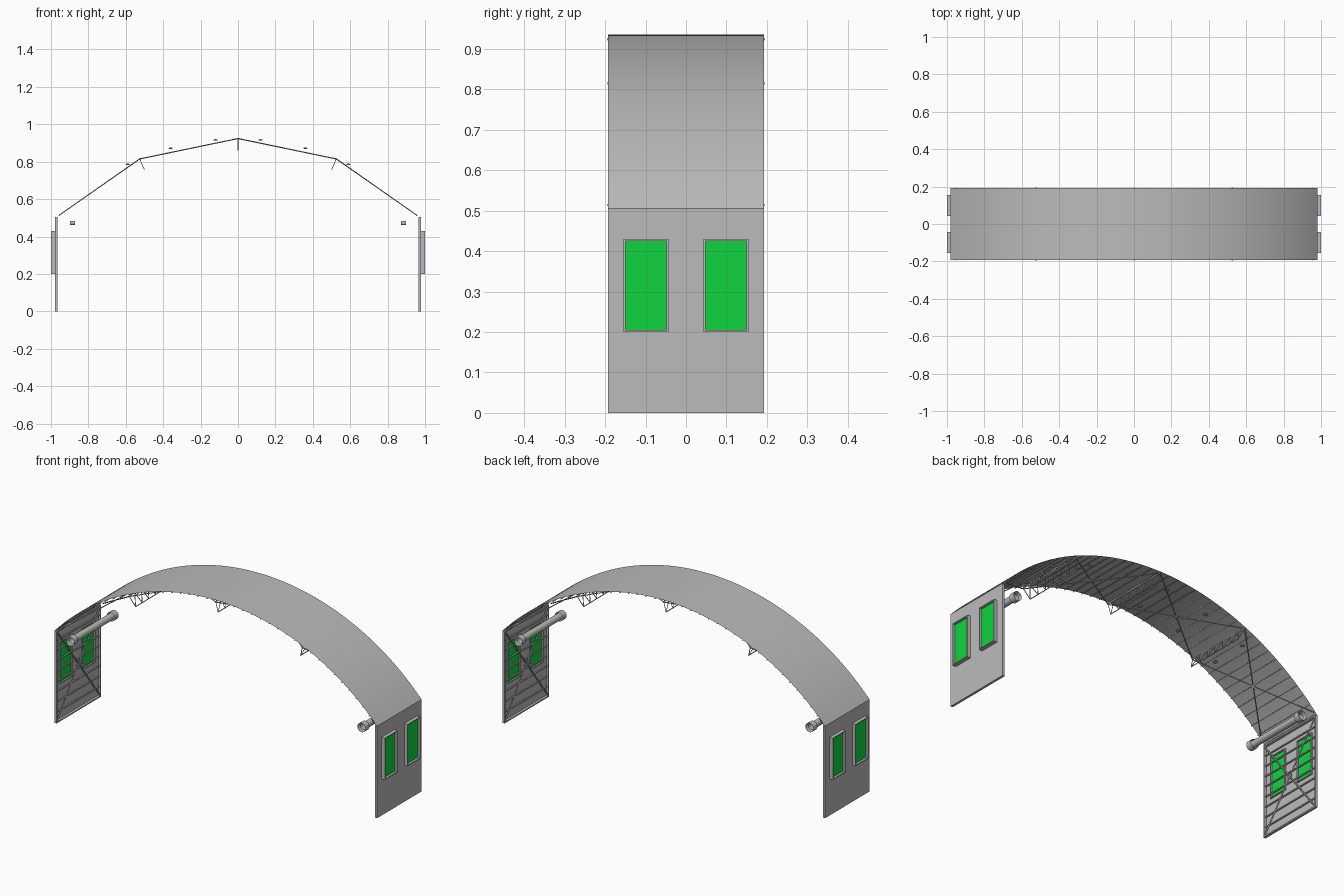
import bpy, bmesh, math
from mathutils import Vector, Matrix

cube = bpy.data.objects.get("Cube")
if cube:
    bpy.data.objects.remove(cube, do_unlink=True)


def material(name, rgb):
    m = bpy.data.materials.new(name)
    m.use_nodes = True
    m.diffuse_color = (*rgb, 1)
    m.node_tree.nodes["Principled BSDF"].inputs["Base Color"].default_value = (*rgb, 1)
    return m


GREY = material("light grey metal", (0.5, 0.5, 0.5))
GREEN = material("green glass", (0.005, 0.66, 0.05))

HALF, DEPTH, EAVE, APEX = 0.98, 0.193, 0.505, 0.935
RISE = APEX - EAVE
RADIUS = (HALF ** 2 + RISE ** 2) / (2 * RISE)
SWEEP = math.asin(HALF / RADIUS)


def arc(a, inset=0.0):
    """Point on the roof arc at angle a from the crown."""
    r = RADIUS - inset
    return r * math.sin(a), APEX - RADIUS + r * math.cos(a)


def angle_at(x):
    return math.asin(x / RADIUS)


def finish(name, bm, mat=GREY, smooth=False):
    me = bpy.data.meshes.new(name)
    bm.to_mesh(me)
    bm.free()
    me.materials.append(mat)
    ob = bpy.data.objects.new(name, me)
    bpy.context.collection.objects.link(ob)
    if smooth:
        bpy.ops.object.select_all(action="DESELECT")
        ob.select_set(True)
        bpy.context.view_layer.objects.active = ob
        bpy.ops.object.shade_smooth_by_angle()
    return ob


def box(bm, lo, hi):
    lo, hi = Vector(lo), Vector(hi)
    size = hi - lo
    m = Matrix.Translation((lo + hi) / 2) @ Matrix.Diagonal([abs(c) for c in size]).to_4x4()
    bmesh.ops.create_cube(bm, size=1, matrix=m)


def rod(bm, a, b, r=0.003, sides=4, caps=True):
    a, b = Vector(a), Vector(b)
    d = b - a
    m = Matrix.Translation((a + b) / 2) @ d.to_track_quat("Z", "Y").to_matrix().to_4x4()
    bmesh.ops.create_cone(bm, cap_ends=caps, segments=sides, radius1=r, radius2=r,
                          depth=d.length, matrix=m)


# Curved roof sheet
bm = bmesh.new()
STEPS = 64
rows = []
for i in range(STEPS + 1):
    x, z = arc(SWEEP * (2 * i / STEPS - 1))
    rows.append([bm.verts.new((x, y, z)) for y in (-DEPTH, DEPTH)])
for p, q in zip(rows, rows[1:]):
    bm.faces.new((p[0], q[0], q[1], p[1]))
finish("roof_sheet", bm, smooth=True)

# Purlins running under the sheet
bm = bmesh.new()
COUNT = 40
for i in range(COUNT + 1):
    x, z = arc(SWEEP * 0.99 * (2 * i / COUNT - 1), 0.004)
    rod(bm, (x, -DEPTH, z), (x, DEPTH, z), 0.003, caps=False)
finish("roof_purlins", bm)

# Lattice trusses set square to the roof
for label, tx in (("right", -0.53), ("middle", 0), ("left", 0.53)):
    a = angle_at(tx)
    (ux, uz), (lx, lz) = arc(a, 0.009), arc(a, 0.073)
    bm = bmesh.new()
    end = DEPTH - 0.02
    rod(bm, (ux, -DEPTH, uz), (ux, DEPTH, uz))
    rod(bm, (lx, -end, lz), (lx, end, lz))
    bays = 6
    for i in range(bays):
        y0 = -end + 2 * end * i / bays
        y1 = y0 + end / bays
        y2 = y1 + end / bays
        rod(bm, (lx, y0, lz), (ux, y1, uz), 0.002)
        rod(bm, (ux, y1, uz), (lx, y2, lz), 0.002)
    for s in (-1, 1):
        rod(bm, (ux, s * DEPTH, uz), (lx, s * end, lz), 0.002)
    finish(label + "_truss", bm)

# Crossed tie rods in the four roof bays, with a plate at each crossing
bm = bmesh.new()
nodes = [arc(angle_at(x), 0.011) for x in (-0.965, -0.53, 0, 0.53, 0.965)]
for (x0, z0), (x1, z1) in zip(nodes, nodes[1:]):
    for s in (-1, 1):
        rod(bm, (x0, -s * DEPTH, z0), (x1, s * DEPTH, z1), 0.003)
    mid = Vector(((x0 + x1) / 2, 0, (z0 + z1) / 2))
    normal = Vector((z0 - z1, 0, x1 - x0)).normalized() * 0.003
    rod(bm, mid - normal, mid + normal, 0.012, 12)
finish("roof_bracing", bm)

# Domed lamps below the roof
bm = bmesh.new()
for x in (-0.59, -0.36, -0.12, 0.12, 0.36, 0.59):
    z = arc(angle_at(x), 0.013)[1]
    for y in (-0.1, 0.1):
        m = Matrix.Translation((x, y, z)) @ Matrix.Diagonal((1, 1, 0.4, 1))
        bmesh.ops.create_uvsphere(bm, u_segments=12, v_segments=6, radius=0.011, matrix=m)
finish("roof_lamps", bm, smooth=True)

WIN_LO, WIN_HI, WIN_IN, WIN_OUT = 0.205, 0.425, 0.048, 0.149

for side, s in (("right", -1), ("left", 1)):
    # Wall sheet with window openings
    bm = bmesh.new()
    ys = (-DEPTH, -WIN_OUT, -WIN_IN, WIN_IN, WIN_OUT, DEPTH)
    zs = (0, WIN_LO, WIN_HI, EAVE)
    for j, (y0, y1) in enumerate(zip(ys, ys[1:])):
        for k, (z0, z1) in enumerate(zip(zs, zs[1:])):
            if not (k == 1 and j in (1, 3)):
                corners = ((y0, z0), (y1, z0), (y1, z1), (y0, z1))
                bm.faces.new([bm.verts.new((s * HALF, y, z)) for y, z in corners])
    bmesh.ops.remove_doubles(bm, verts=bm.verts, dist=0.0001)
    finish(side + "_wall_sheet", bm)

    # Edge posts, rails and girts
    bm = bmesh.new()
    for e in (-1, 1):
        box(bm, (s * 0.966, e * DEPTH, 0), (s * 0.979, e * (DEPTH - 0.007), EAVE))
    for z in (0, EAVE - 0.007):
        box(bm, (s * 0.966, -DEPTH, z), (s * 0.979, DEPTH, z + 0.007))
    for i in range(1, 9):
        z = EAVE * i / 9
        box(bm, (s * 0.971, -DEPTH, z - 0.003), (s * 0.978, DEPTH, z + 0.003))
    finish(side + "_wall_frame", bm)

    # Crossed wall ties
    bm = bmesh.new()
    for e in (-1, 1):
        rod(bm, (s * 0.968, -e * 0.185, 0.01), (s * 0.968, e * 0.185, EAVE - 0.01), 0.004)
    rod(bm, (s * 0.965, 0, EAVE / 2), (s * 0.971, 0, EAVE / 2), 0.013, 12)
    finish(side + "_wall_bracing", bm)

    # Windows: raised frame and glass
    frame, glass = bmesh.new(), bmesh.new()
    t = 0.005
    for e in (-1, 1):
        y0, y1 = sorted((e * WIN_IN, e * WIN_OUT))
        xi, xo = s * 0.974, s * 1.0
        box(frame, (xi, y0 - t, WIN_LO - t), (xo, y0, WIN_HI + t))
        box(frame, (xi, y1, WIN_LO - t), (xo, y1 + t, WIN_HI + t))
        box(frame, (xi, y0, WIN_LO - t), (xo, y1, WIN_LO))
        box(frame, (xi, y0, WIN_HI), (xo, y1, WIN_HI + t))
        box(glass, (s * 0.982, y0, WIN_LO), (s * 0.988, y1, WIN_HI))
    finish(side + "_window_frames", frame)
    finish(side + "_window_glass", glass, GREEN)

    # Air duct along the wall, with wider collars and a side outlet
    bm = bmesh.new()
    dx, dz = s * 0.885, 0.472
    rod(bm, (dx, -0.18, dz), (dx, 0.18, dz), 0.018, 20, False)
    for e in (-1, 1):
        rod(bm, (dx, e * 0.16, dz), (dx, e * DEPTH, dz), 0.025, 20, False)
    rod(bm, (dx - 0.014, 0.1, dz), (dx + 0.014, 0.1, dz), 0.011, 16)
    finish(side + "_air_duct", bm, smooth=True)
